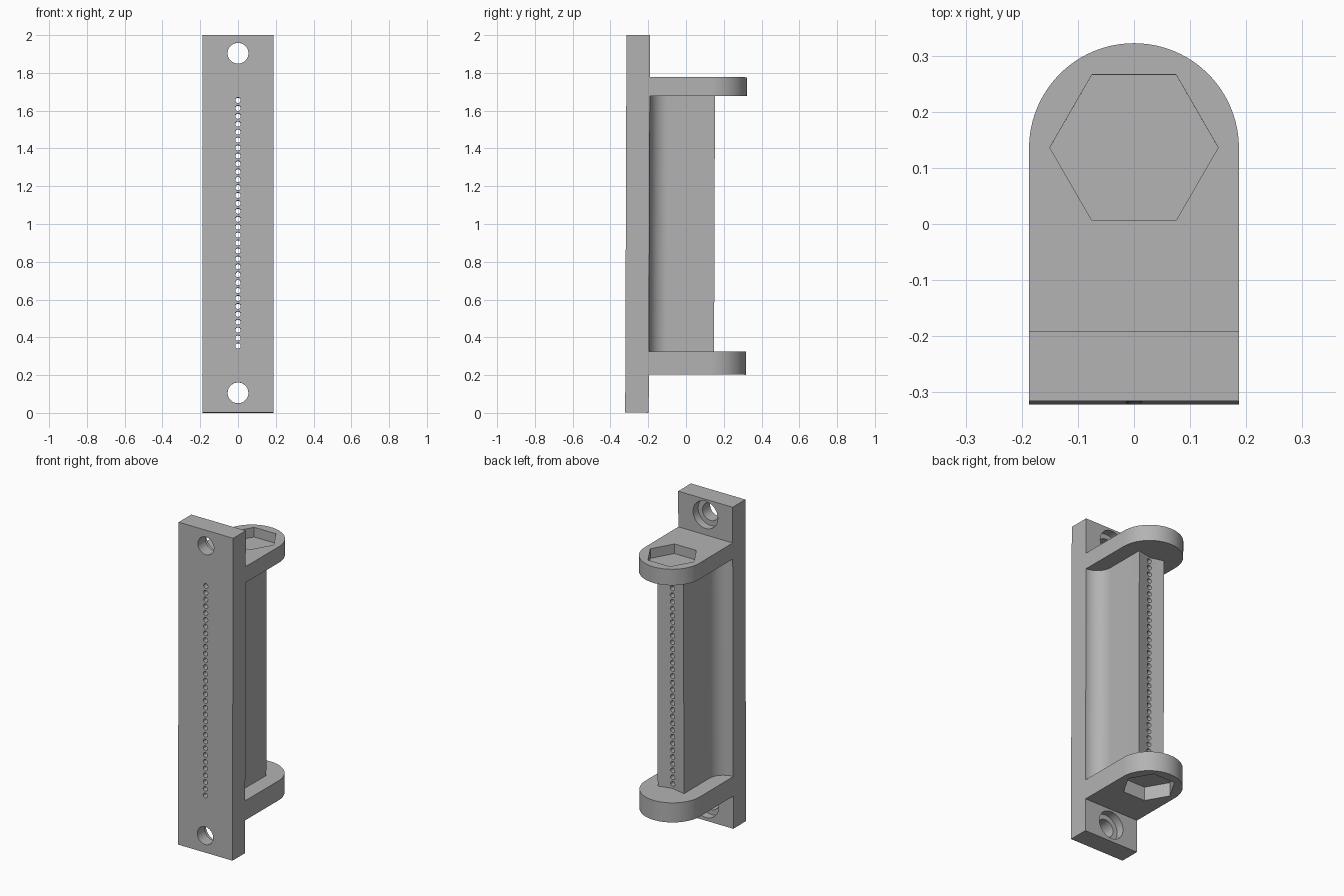
import bpy, bmesh, math
from mathutils import Matrix

if "Cube" in bpy.data.objects:
    bpy.data.objects.remove(bpy.data.objects["Cube"])

HALF = 0.187            # half width of plate and flanges
BACK = -0.194           # rear face of plate
FRONT = -0.3185         # front face of plate
TIP_Y = 0.1325          # centre of the rounded flange ends
WEB = 0.09              # half thickness of the web
WEB_END = 0.151
LOW = (0.203, 0.325)    # bottom flange heights
HIGH = (1.678, 1.778)   # top flange heights

grey = bpy.data.materials.new("plain grey")
grey.diffuse_color = (0.45, 0.45, 0.45, 1)
grey.use_nodes = True
grey.node_tree.nodes["Principled BSDF"].inputs["Base Color"].default_value = grey.diffuse_color


def make(name, bm):
    bmesh.ops.recalc_face_normals(bm, faces=bm.faces)
    mesh = bpy.data.meshes.new(name)
    bm.to_mesh(mesh)
    bm.free()
    mesh.materials.append(grey)
    obj = bpy.data.objects.new(name, mesh)
    bpy.context.collection.objects.link(obj)
    return obj


def prism(name, outline, z0, z1):
    """Extrude an xy outline from z0 to z1."""
    bm = bmesh.new()
    face = bm.faces.new([bm.verts.new((x, y, z0)) for x, y in outline])
    top = bmesh.ops.extrude_face_region(bm, geom=[face])["geom"]
    verts = [v for v in top if isinstance(v, bmesh.types.BMVert)]
    bmesh.ops.translate(bm, verts=verts, vec=(0, 0, z1 - z0))
    return make(name, bm)


def bores(name, heights, radius, y0, y1, sides):
    """Cylinders along y at the given heights."""
    bm = bmesh.new()
    for z in heights:
        place = Matrix.Translation((0, (y0 + y1) / 2, z)) @ Matrix.Rotation(math.pi / 2, 4, 'X')
        bmesh.ops.create_cone(bm, cap_ends=True, segments=sides, radius1=radius,
                              radius2=radius, depth=y1 - y0, matrix=place)
    return make(name, bm)


def arc(cx, cy, r, a0, a1, n):
    return [(cx + r * math.cos(math.radians(a0 + (a1 - a0) * i / n)),
             cy + r * math.sin(math.radians(a0 + (a1 - a0) * i / n))) for i in range(n + 1)]


def cut(obj, cutters):
    for c in cutters:
        mod = obj.modifiers.new("cut", 'BOOLEAN')
        mod.operation = 'DIFFERENCE'
        mod.solver = 'EXACT'
        mod.object = c
    graph = bpy.context.evaluated_depsgraph_get()
    mesh = bpy.data.meshes.new_from_object(obj.evaluated_get(graph))
    obj.modifiers.clear()
    obj.data = mesh


# Mounting plate
plate = prism("mounting_plate", [(-HALF, FRONT), (HALF, FRONT), (HALF, BACK), (-HALF, BACK)], 0, 2)

# Rounded flanges
flange = [(-HALF, BACK), (HALF, BACK)] + arc(0, TIP_Y, HALF, 0, 180, 48)
bottom_flange = prism("bottom_flange", flange, *LOW)
top_flange = prism("top_flange", flange, *HIGH)

# Web with fillets to the plate and a shallow V groove along its end
right = arc(HALF, BACK + HALF - WEB, HALF - WEB, 270, 180, 16) + [(WEB, WEB_END)]
left = [(-x, y) for x, y in reversed(right)]
web = prism("web", right + [(0, WEB_END - 0.022)] + left, LOW[1], HIGH[0])

# Cutters: hex pockets, counterbored screw holes, row of small through holes
hexagon = arc(0, TIP_Y + 0.001, 0.15, 0, 300, 5)
top_pocket = prism("top_pocket_cutter", hexagon, HIGH[1] - 0.06, HIGH[1] + 0.1)
bottom_pocket = prism("bottom_pocket_cutter", hexagon, LOW[0] - 0.1, LOW[0] + 0.085)
ends = [0.105, 1.903]
screw = bores("screw_cutter", ends, 0.055, -0.5, 0, 48)
counter = bores("counterbore_cutter", ends, 0.085, BACK - 0.05, 0, 48)
small = bores("small_hole_cutter", [0.354 + 1.3 * i / 31 for i in range(32)], 0.0145, -0.5, 0.5, 16)

cut(plate, [screw, counter, small])
cut(web, [small])
cut(top_flange, [top_pocket])
cut(bottom_flange, [bottom_pocket])
for c in (top_pocket, bottom_pocket, screw, counter, small):
    bpy.data.objects.remove(c)

# Slight lean of the whole bracket, then sharp-edged smooth shading
lean = (Matrix.Translation((0, 0, 1)) @ Matrix.Rotation(math.radians(-0.2), 4, 'X')
        @ Matrix.Translation((0, 0, -1)))
bpy.ops.object.select_all(action='DESELECT')
for obj in (plate, web, top_flange, bottom_flange):
    obj.data.transform(lean)
    obj.select_set(True)
    bpy.context.view_layer.objects.active = obj
bpy.ops.object.shade_smooth_by_angle(angle=math.radians(30))
